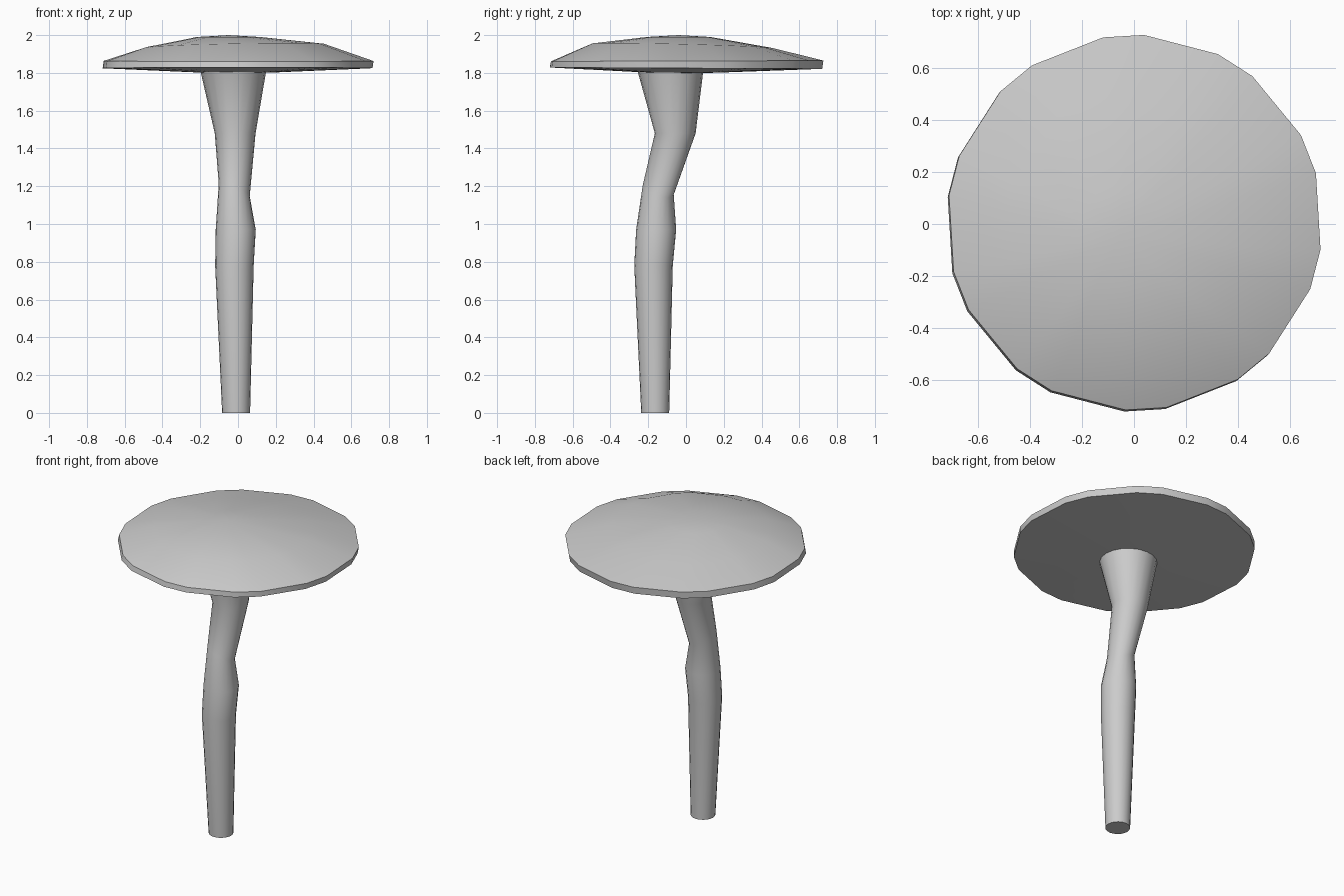
import bpy, bmesh
from math import cos, sin, radians, tau

if "Cube" in bpy.data.objects:
    bpy.data.objects.remove(bpy.data.objects["Cube"])


def loft(name, rings, smooth_angle):
    """Bridge equal-sized rings of points; a one-point ring closes to a tip."""
    bm = bmesh.new()
    vr = [[bm.verts.new(p) for p in ring] for ring in rings]
    for a, b in zip(vr, vr[1:]):
        n = max(len(a), len(b))
        for i in range(n):
            j = (i + 1) % n
            if len(a) == 1:
                bm.faces.new((a[0], b[j], b[i]))
            elif len(b) == 1:
                bm.faces.new((a[i], a[j], b[0]))
            else:
                bm.faces.new((a[i], a[j], b[j], b[i]))
    for ring in (vr[0], vr[-1]):
        if len(ring) > 1:
            bm.faces.new(ring)
    bmesh.ops.recalc_face_normals(bm, faces=bm.faces[:])
    mesh = bpy.data.meshes.new(name)
    bm.to_mesh(mesh)
    bm.free()
    ob = bpy.data.objects.new(name, mesh)
    bpy.context.collection.objects.link(ob)
    bpy.ops.object.select_all(action='DESELECT')
    ob.select_set(True)
    bpy.context.view_layer.objects.active = ob
    bpy.ops.object.shade_smooth_by_angle(angle=radians(smooth_angle))
    return ob


# Angles of two interleaved decagons give the uneven 20-sided cap outline
cap_angles = [radians(36 * k + off) for k in range(10) for off in (15.2, 27.7)]
round_angles = [tau * i / 20 for i in range(20)]


def ring(angles, cx, cy, z, r, sx=0.0, sy=0.0):
    """Circle of points, tilted by slopes sx and sy."""
    return [(cx + r * cos(a), cy + r * sin(a),
             z + sx * r * cos(a) + sy * r * sin(a)) for a in angles]


# Stem: bent, flaring to the top: cx, cy, z, radius, tilt x, tilt y
stem = [(-0.01, -0.163, 0.0, 0.074, 0, 0),
        (-0.019, -0.172, 0.78, 0.102, 0, 0),
        (-0.012, -0.158, 0.97, 0.106, 0, 0),
        (-0.02, -0.147, 1.18, 0.082, -0.4, -0.3),
        (-0.015, -0.057, 1.48, 0.108, 0, 0),
        (-0.025, -0.083, 1.815, 0.175, 0, 0)]
loft("stem", [ring(round_angles, *s) for s in stem], 50)

# Cap: shallow underside, thin rim, low dome
cap = [(-0.01, -0.01, 1.802, 0.2, 0, 0),
       (-0.002, 0.0, 1.825, 0.722, 0, -0.005),
       (0.003, 0.006, 1.863, 0.722, 0, 0.003),
       (-0.02, -0.02, 1.943, 0.48, 0.02, -0.025),
       (-0.05, -0.04, 1.99, 0.17, 0, 0)]
loft("cap", [[(-0.01, 0, 1.797)]] + [ring(cap_angles, *c) for c in cap]
     + [[(-0.05, -0.04, 2.0)]], 40)
